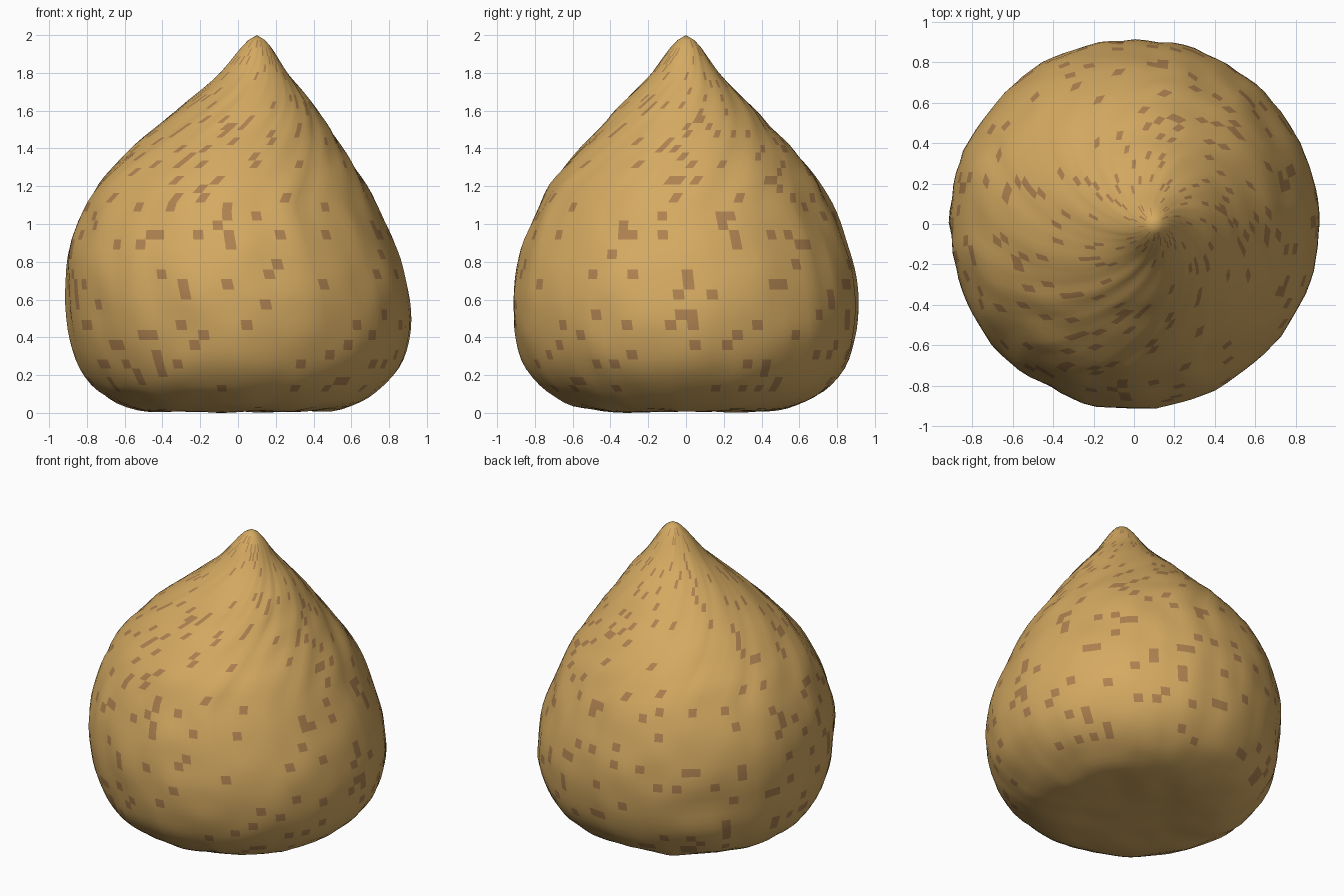
import bpy, bmesh, math, random
from mathutils import Vector, noise

if "Cube" in bpy.data.objects:
    bpy.data.objects.remove(bpy.data.objects["Cube"])

random.seed(7)
SEGS, ROWS = 96, 56

# Profile of the bulb: (radius, height, sideways lean of the centre)
PROFILE = [(0, .025, 0), (.25, .022, 0), (.47, .025, 0), (.62, .06, 0), (.74, .13, 0),
           (.815, .21, .005), (.865, .30, .008), (.895, .41, .01), (.908, .52, .008),
           (.91, .63, -.003), (.892, .77, -.02), (.855, .91, -.032), (.80, 1.05, -.036),
           (.723, 1.2, -.03), (.64, 1.31, -.02), (.555, 1.41, -.008), (.46, 1.51, .018),
           (.368, 1.61, .045), (.275, 1.7, .066), (.18, 1.8, .084), (.105, 1.9, .093),
           (.055, 1.965, .098), (0, 2.0, .1)]


def smooth_point(t):
    """Catmull-Rom point on the profile, t from 0 to 1."""
    last = len(PROFILE) - 1
    s = t * last
    i = min(int(s), last - 1)
    u = s - i
    p = [Vector(PROFILE[max(0, min(last, i + k))]) for k in (-1, 0, 1, 2)]
    return 0.5 * (2 * p[1] + (p[2] - p[0]) * u + (2 * p[0] - 5 * p[1] + 4 * p[2] - p[3]) * u ** 2
                  + (3 * p[1] - p[0] - 3 * p[2] + p[3]) * u ** 3)


def evenly_spaced(count):
    """Profile points spaced evenly along its length."""
    fine = [smooth_point(k / 800) for k in range(801)]
    dist = [0]
    for a, b in zip(fine, fine[1:]):
        dist.append(dist[-1] + (b - a).length)
    out, j = [], 0
    for k in range(count + 1):
        while j < 800 and dist[j] < dist[-1] * k / count - 1e-9:
            j += 1
        out.append(fine[j])
    return out


def skin_point(r, z, lean, a):
    # The neck twists while fine wrinkles follow the twist
    twist = 1.5 * max(0, (z - 1.1) / .9) ** 1.3 - .12 * z
    flow = Vector((3 * math.cos(a), 3 * math.sin(a), z * .8))
    fine = Vector((9 * math.cos(a), 9 * math.sin(a), z * 1.5))
    lumps = Vector((r * math.cos(a), r * math.sin(a), z)) * 5
    fade = min(1, r / .3)
    r2 = r + fade * (.007 * noise.noise(flow) + .008 * noise.noise(fine) + .012 * noise.noise(lumps))
    z2 = z + (.014 * fade * noise.noise(lumps + Vector((9, 4, 2))) if z < .1 else 0)
    return (r2 * math.cos(a + twist) + lean, r2 * math.sin(a + twist), z2)


def material(name, colour):
    m = bpy.data.materials.new(name)
    m.diffuse_color = (*colour, 1)
    m.use_nodes = True
    m.node_tree.nodes["Principled BSDF"].inputs["Base Color"].default_value = m.diffuse_color
    return m


# Bulb skin
points = evenly_spaced(ROWS)
bm = bmesh.new()
rings = [[bm.verts.new(skin_point(*p, 2 * math.pi * k / SEGS)) for k in range(SEGS)]
         for p in points[1:-1]]
bottom = bm.verts.new((0, 0, points[0].y))
tip = bm.verts.new((.1, 0, 2))
for low, high in zip(rings, rings[1:]):
    for k in range(SEGS):
        n = (k + 1) % SEGS
        face = bm.faces.new((low[k], low[n], high[n], high[k]))
        # Scattered brown freckles
        if face.calc_center_median().z > .13 and random.random() < .09:
            face.material_index = 1
for k in range(SEGS):
    n = (k + 1) % SEGS
    bm.faces.new((bottom, rings[0][n], rings[0][k]))
    bm.faces.new((tip, rings[-1][k], rings[-1][n]))
# Stand the lowest bump on the ground
drop = min(v.co.z for v in bm.verts)
for v in bm.verts:
    v.co.z -= drop * (1 - v.co.z / 2)
for f in bm.faces:
    f.smooth = True
mesh = bpy.data.meshes.new("bulb")
bm.to_mesh(mesh)
bm.free()
mesh.materials.append(material("tan_skin", (.66, .40, .12)))
mesh.materials.append(material("brown_freckles", (.42, .22, .08)))
bulb = bpy.data.objects.new("bulb", mesh)
bpy.context.collection.objects.link(bulb)
